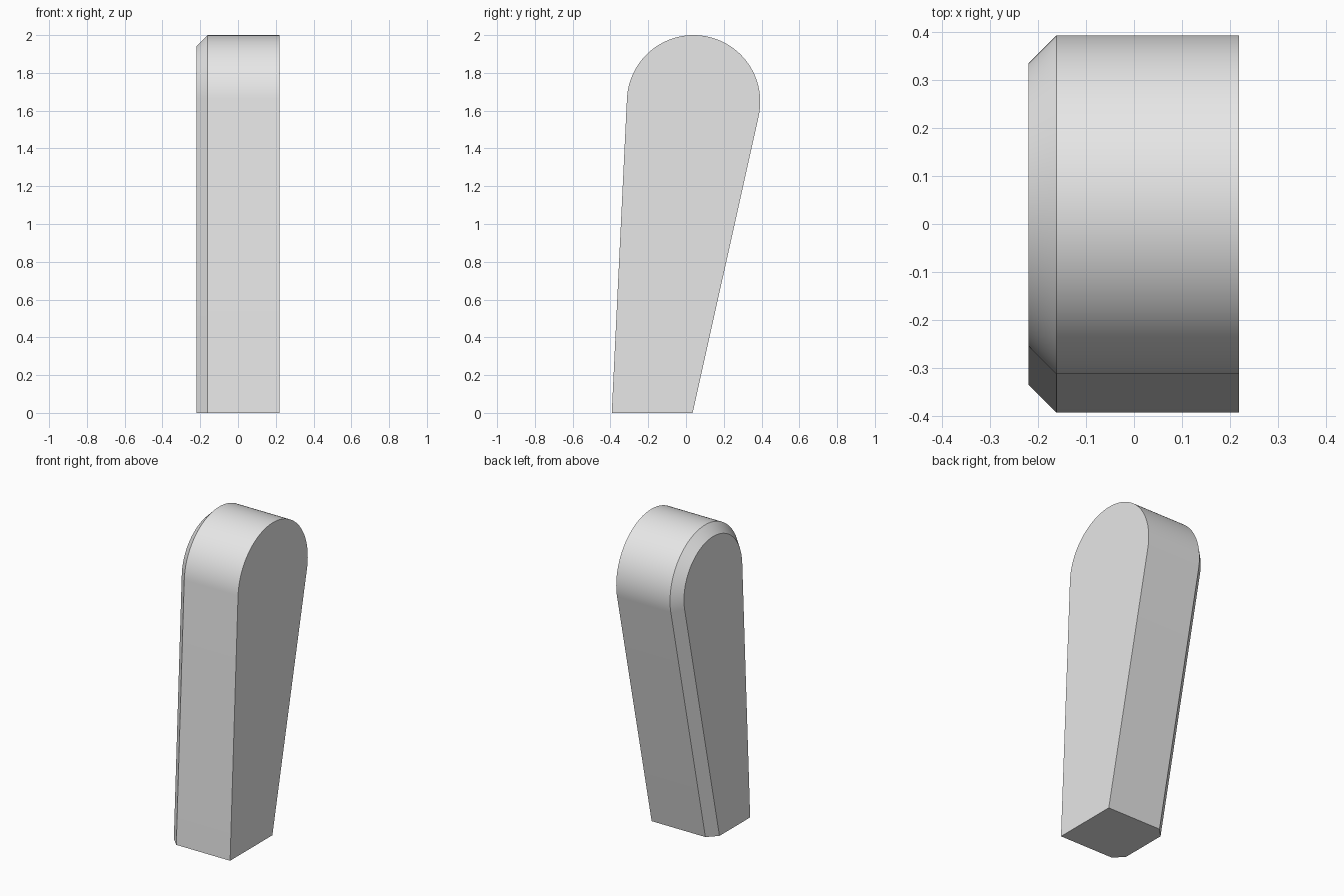
import bpy, bmesh, math

cube = bpy.data.objects.get("Cube")
if cube:
    bpy.data.objects.remove(cube, do_unlink=True)

RADIUS, CY, CZ = 0.353, 0.04, 1.647      # rounded head
FOOT_FRONT, FOOT_BACK = -0.393, 0.035    # foot corners
X_MIN, X_MAX, CHAMFER = -0.22, 0.219, 0.058
ARC_STEPS = 64


def tilt(foot_y, side):
    """Lean from vertical of the edge running from a foot corner tangent to the head."""
    dy = CY - foot_y
    return math.atan2(dy, CZ) + side * math.asin(RADIUS / math.hypot(dy, CZ))


def outline(inset):
    """Tapered profile with a round head, inset everywhere but at the flat foot."""
    front, back = tilt(FOOT_FRONT, -1), tilt(FOOT_BACK, 1)
    start, end = -back, math.pi - front
    r = RADIUS - inset
    points = [(FOOT_FRONT + inset / math.cos(front), 0),
              (FOOT_BACK - inset / math.cos(back), 0)]
    for i in range(ARC_STEPS + 1):
        a = start + (end - start) * i / ARC_STEPS
        points.append((CY + r * math.cos(a), CZ + r * math.sin(a)))
    return points


# Loft the body: inset face, chamfer rim, full-size flat face
bm = bmesh.new()
sections = [(X_MIN, CHAMFER), (X_MIN + CHAMFER, 0), (X_MAX, 0)]
rings = [[bm.verts.new((x, y, z)) for y, z in outline(inset)] for x, inset in sections]
for a, b in zip(rings, rings[1:]):
    for i in range(len(a)):
        j = (i + 1) % len(a)
        bm.faces.new((a[i], a[j], b[j], b[i]))
bm.faces.new(rings[0])
bm.faces.new(rings[-1])
bmesh.ops.recalc_face_normals(bm, faces=bm.faces)

mesh = bpy.data.meshes.new("tapered_lever")
bm.to_mesh(mesh)
bm.free()
body = bpy.data.objects.new("tapered_lever", mesh)
bpy.context.collection.objects.link(body)

# Plain grey material
grey = bpy.data.materials.new("light_grey")
grey.use_nodes = True
colour = (0.8, 0.8, 0.8, 1)
grey.diffuse_color = colour
for node in grey.node_tree.nodes:
    if node.type == "BSDF_PRINCIPLED":
        node.inputs["Base Color"].default_value = colour
mesh.materials.append(grey)

# Smooth head, crisp chamfer and foot edges
bpy.ops.object.select_all(action="DESELECT")
body.select_set(True)
bpy.context.view_layer.objects.active = body
bpy.ops.object.shade_smooth_by_angle(angle=math.radians(25))
